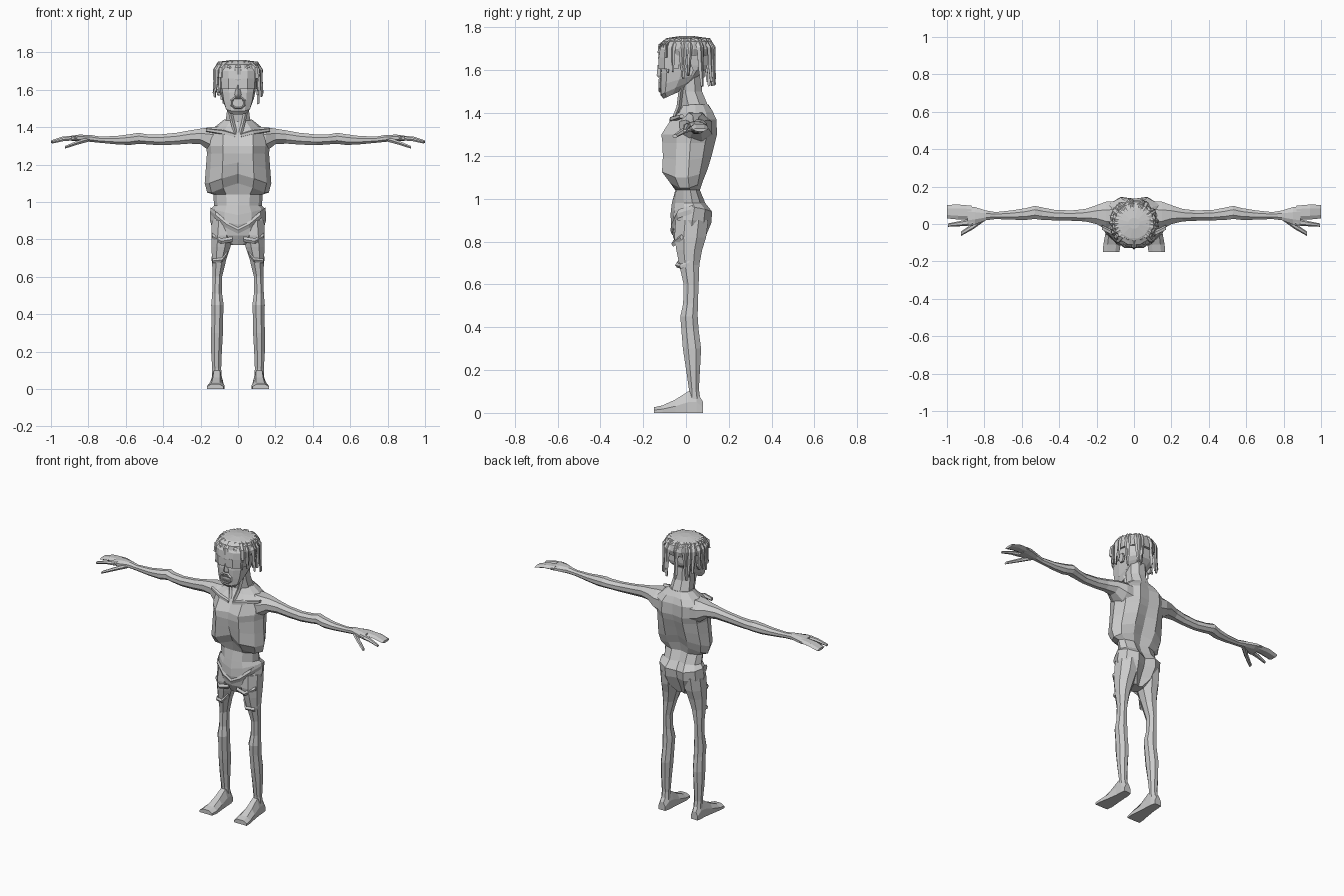
import bpy, bmesh, math, random
from mathutils import Vector

random.seed(4)
grey = bpy.data.materials.new("plain grey")
grey.diffuse_color = (0.6, 0.6, 0.6, 1)


def loft(name, rings, mirror=False):
    """Skin a list of equal-length point rings, cap both ends."""
    bm = bmesh.new()
    rows = [[bm.verts.new(p) for p in r] for r in rings]
    n = len(rows[0])
    for a, b in zip(rows, rows[1:]):
        for i in range(n):
            j = (i + 1) % n
            bm.faces.new((a[i], a[j], b[j], b[i]))
    bm.faces.new(rows[0])
    bm.faces.new(rows[-1])
    bmesh.ops.recalc_face_normals(bm, faces=bm.faces)
    me = bpy.data.meshes.new(name)
    bm.to_mesh(me)
    bm.free()
    me.materials.append(grey)
    ob = bpy.data.objects.new(name, me)
    bpy.context.collection.objects.link(ob)
    if mirror:
        ob.modifiers.new("mirror", 'MIRROR').use_mirror_merge = False
    return ob


def oval(c, u, v, n=8, turn=0.0):
    c, u, v = Vector(c), Vector(u), Vector(v)
    return [c + u * math.cos(turn + math.tau * i / n) + v * math.sin(turn + math.tau * i / n)
            for i in range(n)]


def mix(a, b, t):
    return a + (b - a) * t


def body_ring(z, w, fc, fm, side, bk, spine, dz=0.0):
    """Symmetric body section; dz lowers the flanks so chest lines form a V."""
    half = [(0.0, fc, 0), (.48, fm, .5), (.86, mix(fm, side, .5), 1), (1, side, 1),
            (.84, mix(bk, side, .4), .7), (.42, bk, .3), (0, spine, 0)]
    pts = [Vector((w * x, y, z - dz * k)) for x, y, k in half]
    return pts + [Vector((-p.x, p.y, p.z)) for p in pts[-2:0:-1]]


# Torso: hips, waist, rib arch, chest, shoulders
torso = [
    (.77, .05, -.035, -.03, .02, .05, .04, 0),
    (.82, .125, -.06, -.05, .02, .09, .06, 0),
    (.88, .15, -.07, -.06, .03, .118, .09, -.02),
    (.93, .148, -.072, -.055, .04, .122, .10, -.03),
    (.98, .128, -.066, -.05, .03, .09, .07, 0),
    (1.04, .132, -.05, -.045, .02, .065, .05, 0),
    (1.10, .165, -.055, -.075, .015, .08, .065, .05),
    (1.15, .178, -.075, -.112, .01, .10, .085, .05),
    (1.21, .172, -.095, -.108, .015, .12, .105, .03),
    (1.26, .166, -.105, -.11, .02, .135, .125, .0),
    (1.30, .170, -.095, -.115, .03, .145, .135, .0),
    (1.37, .168, -.06, -.07, .04, .142, .135, .0),
    (1.41, .125, -.035, -.03, .045, .125, .12, .01),
    (1.44, .075, -.02, -.01, .045, .10, .105, 0),
]
loft("torso", [body_ring(*r) for r in torso])

# Neck
loft("neck", [oval((0, y, z), (w, 0, 0), (0, d, 0), 8, math.pi / 8) for z, y, w, d in [
    (1.36, .045, .085, .085), (1.43, .04, .072, .07), (1.50, .02, .062, .06), (1.58, .015, .062, .06)]])
# Neck tendons and collar bones
loft("neck_tendon", [oval(c, (.011, 0, 0), (0, .011, 0), 4) for c in
     [(.012, -.062, 1.36), (.03, -.033, 1.43), (.05, -.022, 1.52)]], True)
loft("collar_bone", [oval(c, (0, .014, 0), (0, 0, r), 5) for c, r in
     [((.015, -.066, 1.355), .012), ((.08, -.064, 1.372), .014), ((.17, -.02, 1.385), .01)]], True)

# Shoulder and arm
arm = [(.08, .045, 1.325, .085, .085), (.15, .045, 1.335, .08, .07), (.20, .05, 1.35, .055, .045),
       (.26, .047, 1.347, .036, .038), (.33, .045, 1.338, .03, .034), (.42, .047, 1.332, .03, .031),
       (.49, .055, 1.335, .036, .029), (.53, .062, 1.34, .038, .032), (.58, .053, 1.333, .034, .031),
       (.65, .048, 1.33, .027, .024), (.74, .045, 1.333, .02, .018), (.79, .046, 1.34, .028, .02),
       (.85, .044, 1.342, .05, .019), (.89, .042, 1.340, .058, .015)]
loft("arm", [oval((x, y, z), (0, ry, 0), (0, 0, rz), 8, math.pi / 8) for x, y, z, ry, rz in arm], True)

# Hand: broad finger fan, forefinger, thumb
fingers = {
    "finger_fan": [((.87, .062, 1.342), .036, .015), ((.94, .064, 1.338), .040, .013), ((1.0, .066, 1.322), .036, .008)],
    "forefinger": [((.86, .012, 1.342), .02, .014), ((.93, .002, 1.335), .014, .011), ((.995, -.006, 1.318), .009, .007)],
    "thumb": [((.80, .035, 1.335), .02, .015), ((.86, -.012, 1.316), .016, .012), ((.925, -.052, 1.292), .012, .008)],
}
for name, sec in fingers.items():
    loft(name, [oval(c, (0, ry, 0), (0, 0, rz), 6) for c, ry, rz in sec], True)

# Legs with ragged short trousers: z, inner x, outer x, front y, back y
leg = [(.90, .01, .145, -.055, .11), (.82, .022, .147, -.06, .10), (.76, .036, .146, -.05, .08),
       (.69, .060, .142, -.035, .066), (.60, .083, .138, -.014, .062), (.51, .083, .140, -.016, .058),
       (.45, .074, .146, -.03, .058), (.39, .077, .143, -.025, .062), (.30, .078, .147, -.018, .074),
       (.20, .084, .146, -.002, .068), (.11, .088, .14, .012, .062), (.05, .085, .14, .01, .072)]
loft("leg", [oval(((a + b) / 2, (f + k) / 2, z), ((b - a) / 2, 0, 0), (0, (k - f) / 2, 0), 8, math.pi / 8)
             for z, a, b, f, k in leg], True)


# Ragged cloth hem and folds across the hips
def strip(name, pts, wide, mirror=True):
    loft(name, [oval(p, (0, .009, 0), (0, 0, wide), 4) for p in pts], mirror)


strip("waist_cloth", [(0, -.064, .85), (.06, -.060, .88), (.12, -.035, .93), (.146, .03, .95)], .02)
strip("cloth_fold", [(.03, -.052, .80), (.09, -.06, .79), (.14, -.02, .82)], .014)
strip("trouser_hem", [(.055, -.015, .73), (.085, -.042, .69), (.135, -.022, .685), (.142, .02, .70)], .012)

# Foot: y, inner x, outer x, top z
foot = [(.08, .092, .138, .05), (.05, .084, .142, .10), (.01, .082, .144, .10),
        (-.05, .078, .153, .062), (-.11, .072, .164, .035), (-.15, .078, .166, .026)]
loft("foot", [[(a, y, 0), (b, y, 0), (b, y, h * .5), (mix(a, b, .75), y, h),
               (mix(a, b, .25), y, h), (a, y, h * .5)] for y, a, b, h in foot], True)


# Head: tilted sections running from jaw to crown (z, half width, front, back, tilt)
def head_ring(z, w, f, b, tilt):
    half = [(0, f), (.5, f + .004), (.88, mix(f, b, .14)), (1, mix(f, b, .45)),
            (.9, mix(f, b, .8)), (.5, b), (0, b)]
    pts = [Vector((w * x, y, z + tilt * (y - f))) for x, y in half]
    return pts + [Vector((-p.x, p.y, p.z)) for p in pts[-2:0:-1]]


loft("head", [head_ring(*r) for r in [
    (1.467, .052, -.105, -.01, .45), (1.485, .072, -.12, .04, .45), (1.53, .086, -.12, .075, .3),
    (1.585, .094, -.12, .095, .1), (1.615, .098, -.115, .10, .05), (1.655, .102, -.13, .10, 0),
    (1.70, .104, -.125, .10, 0), (1.735, .085, -.10, .085, 0), (1.748, .05, -.06, .05, 0)]])

# Face: band over the eyes, nose, open mouth with teeth
loft("eye_band", [[(s * .103, -.035, z), (s * .088, -.10, z), (s * .05, -.128, z), (-s * .05, -.128, z),
                   (-s * .088, -.10, z), (-s * .103, -.035, z)] for s, z in
                  [(.99, 1.605), (1.01, 1.63), (1.03, 1.66)]])
loft("nose", [oval((0, -.12, z), (w, 0, 0), (0, d, 0), 4) for z, w, d in
              [(1.565, .016, .008), (1.575, .018, .017), (1.625, .007, .012)]])
lip = []
for i in range(9):
    a = math.tau * i / 8 + math.pi / 8
    r = Vector((math.cos(a), 0, math.sin(a)))
    lip.append(oval((.038 * r.x, -.121, 1.53 + .03 * r.z), r * .007, (0, .008, 0), 4))
loft("lips", lip)
for k, z in enumerate((1.543, 1.513)):
    for i in range(5):
        x = (i - 2) * .0105
        loft("tooth", [[(x - .004, y, z - .006), (x + .004, y, z - .006), (x + .004, y, z + .006),
                        (x - .004, y, z + .006)] for y in (-.126, -.11)])
# Ears
loft("ear", [oval((.098 + t, .015, 1.60), (0, .02, 0), (0, 0, .032), 6) for t in (0, .013)], True)

# Hair cap
loft("hair_cap", [oval((0, .004, z), (w, 0, 0), (0, d, 0), 12, math.pi / 12) for z, w, d in [
    (1.668, .112, .116), (1.70, .124, .126), (1.735, .118, .118), (1.752, .085, .085), (1.760, .03, .03)]])

# Matted locks lying over the cap and hanging round the sides and back
for i in range(21):
    deg = -42 + i * 264 / 20
    a = math.radians(deg)
    out = Vector((math.cos(a), math.sin(a), 0))
    side = Vector((-out.y, out.x, 0))
    drop = 1.59 - .07 * random.random() if 0 < deg < 180 else 1.60 - .04 * random.random()
    w = random.uniform(.008, .014)
    sway = random.uniform(-.008, .008)
    c = Vector((0, .005, 0))
    path = [(.05, 1.752, w), (.10, 1.746, w * 1.2), (.126, 1.705, w * 1.2),
            (.125, mix(1.70, drop, .5), w), (.128, drop, w * .5)]
    loft("hair_lock", [oval(c + out * r + side * sway * k + Vector((0, 0, z)),
                            side * ww, (out + Vector((0, 0, .5))) * .007, 4)
                       for k, (r, z, ww) in enumerate(path)])
# Short fringe over the brow
for x, low in ((-.085, 1.665), (-.045, 1.69), (0, 1.68), (.05, 1.695), (.09, 1.66)):
    loft("fringe_lock", [oval((x * s, y, z), (.015 * s, 0, 0), (0, .007, 0), 4) for s, y, z in
         [(.7, -.085 + abs(x) * .2, 1.75), (1, -.122 + abs(x) * .35, 1.72), (1.05, -.126 + abs(x) * .35, low)]])
